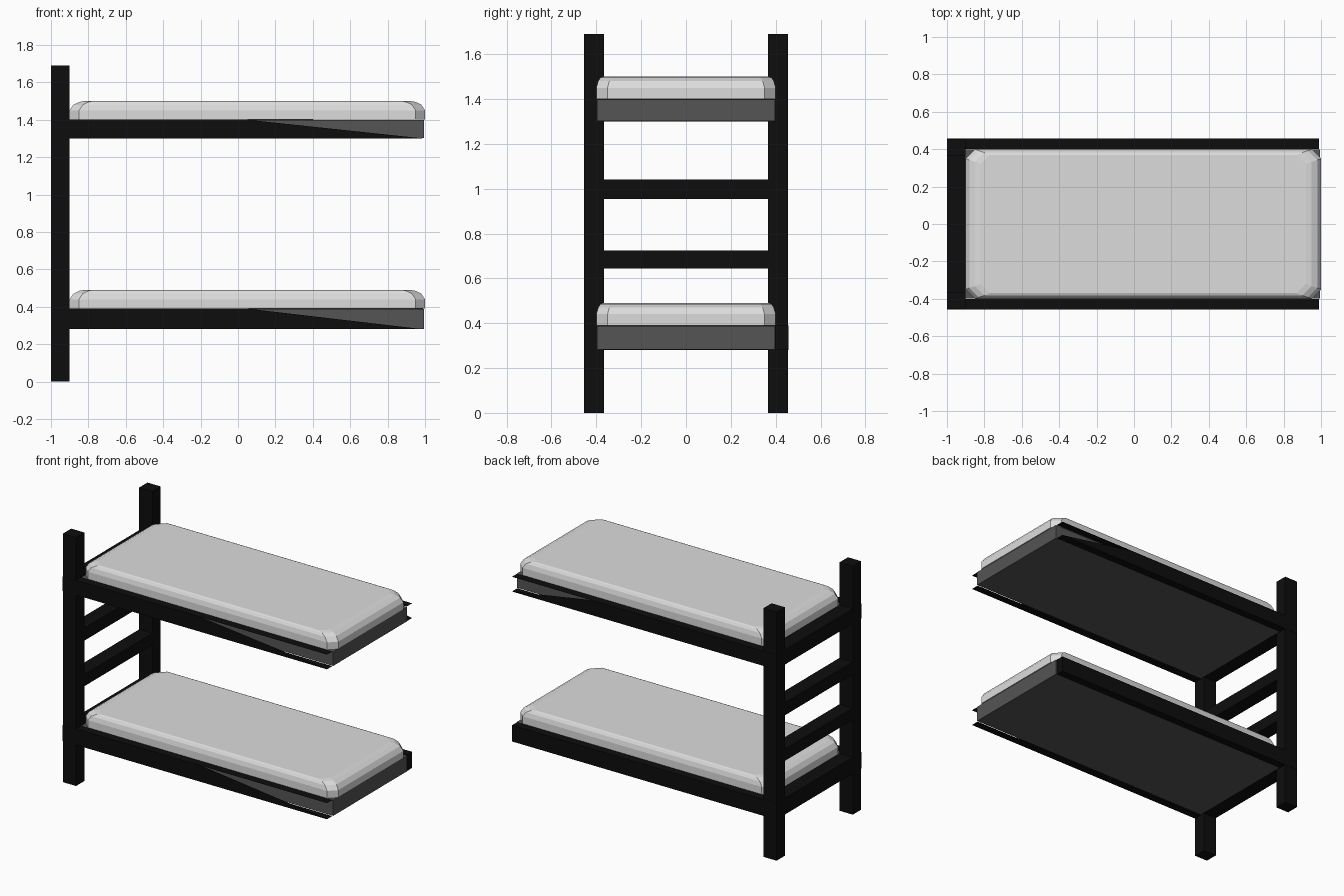
import bpy
import bmesh

cube = bpy.data.objects.get("Cube")
if cube:
    bpy.data.objects.remove(cube, do_unlink=True)


def make_material(name, value):
    mat = bpy.data.materials.new(name)
    mat.use_nodes = True
    colour = (value, value, value, 1)
    mat.diffuse_color = colour
    mat.node_tree.nodes["Principled BSDF"].inputs["Base Color"].default_value = colour
    return mat


BLACK = make_material("black frame", 0.004)
GREY = make_material("dark grey base", 0.09)
WHITE = make_material("off white mattress", 0.72)


def finish(name, bm, mat, fix_normals=True):
    if fix_normals:
        bmesh.ops.recalc_face_normals(bm, faces=bm.faces)
    mesh = bpy.data.meshes.new(name)
    bm.to_mesh(mesh)
    bm.free()
    mesh.materials.append(mat)
    obj = bpy.data.objects.new(name, mesh)
    bpy.context.collection.objects.link(obj)
    return obj


def box(name, xs, ys, zs, mat):
    bm = bmesh.new()
    bmesh.ops.create_cube(bm, size=1)
    for v in bm.verts:
        for i, (low, high) in enumerate((xs, ys, zs)):
            v.co[i] = high if v.co[i] > 0 else low
    return finish(name, bm, mat)


def rail(name, side, z0, z1, cut_x):
    """Open side rail: top and bottom plates plus an outer face with a slanted cut."""
    bm = bmesh.new()
    inner, outer = side * 0.40, side * 0.457
    x0, x1 = -1.0, 0.99

    def face(points):
        bm.faces.new([bm.verts.new(p) for p in points])

    for z in (z0, z1):
        face([(x0, inner, z), (x1, inner, z), (x1, outer, z), (x0, outer, z)])
    face([(x0, outer, z0), (x1, outer, z0), (cut_x, outer, z1), (x0, outer, z1)])
    bmesh.ops.remove_doubles(bm, verts=bm.verts, dist=0.0001)
    return finish(name, bm, BLACK)


def mattress(name, z):
    """Chamfered rectangle rings stacked into a rounded slab."""
    bm = bmesh.new()
    rings = []
    # height, end inset, side inset
    for h, ix, iy in ((0, 0, 0), (0.05, 0, 0), (0.08, 0.02, 0.008),
                      (0.095, 0.05, 0.018), (0.10, 0.08, 0.03)):
        a, b, c = 0.95 - ix, 0.40 - iy, 0.05
        outline = [(a, b - c), (a - c, b), (c - a, b), (-a, b - c),
                   (-a, c - b), (c - a, -b), (a - c, -b), (a, c - b)]
        rings.append([bm.verts.new((x + 0.05, y, z + h)) for x, y in outline])
    for low, high in zip(rings, rings[1:]):
        for i in range(8):
            j = (i + 1) % 8
            bm.faces.new((low[i], low[j], high[j], high[i]))
    bm.faces.new(rings[0])
    bm.faces.new(rings[-1])
    return finish(name, bm, WHITE)


# Posts
END = (-1.0, -0.9)
for label, side in (("front", -1), ("back", 1)):
    ys = sorted((side * 0.365, side * 0.455))
    box(label + "_post", END, ys, (0, 1.69), BLACK)

# Ladder rungs
for label, zs in (("lower", (0.645, 0.725)), ("upper", (0.955, 1.04))):
    box(label + "_rung", END, (-0.365, 0.365), zs, BLACK)

# Bunks
for label, z0, z1, back_cut in (("lower", 0.28, 0.39, 0.99), ("upper", 1.30, 1.40, 0.40)):
    box(label + "_base", (-0.9, 0.995), (-0.398, 0.398), (z0 + 0.002, z1 - 0.002), GREY)
    box(label + "_end_board", END, (-0.365, 0.365), (z0, z1), BLACK)
    rail(label + "_front_rail", -1, z0, z1, 0.05)
    rail(label + "_back_rail", 1, z0, z1, back_cut)
    mattress(label + "_mattress", z1)

# End cap of the closed rail
box("lower_back_rail_cap", (0.985, 0.99), (0.40, 0.457), (0.28, 0.39), BLACK)
